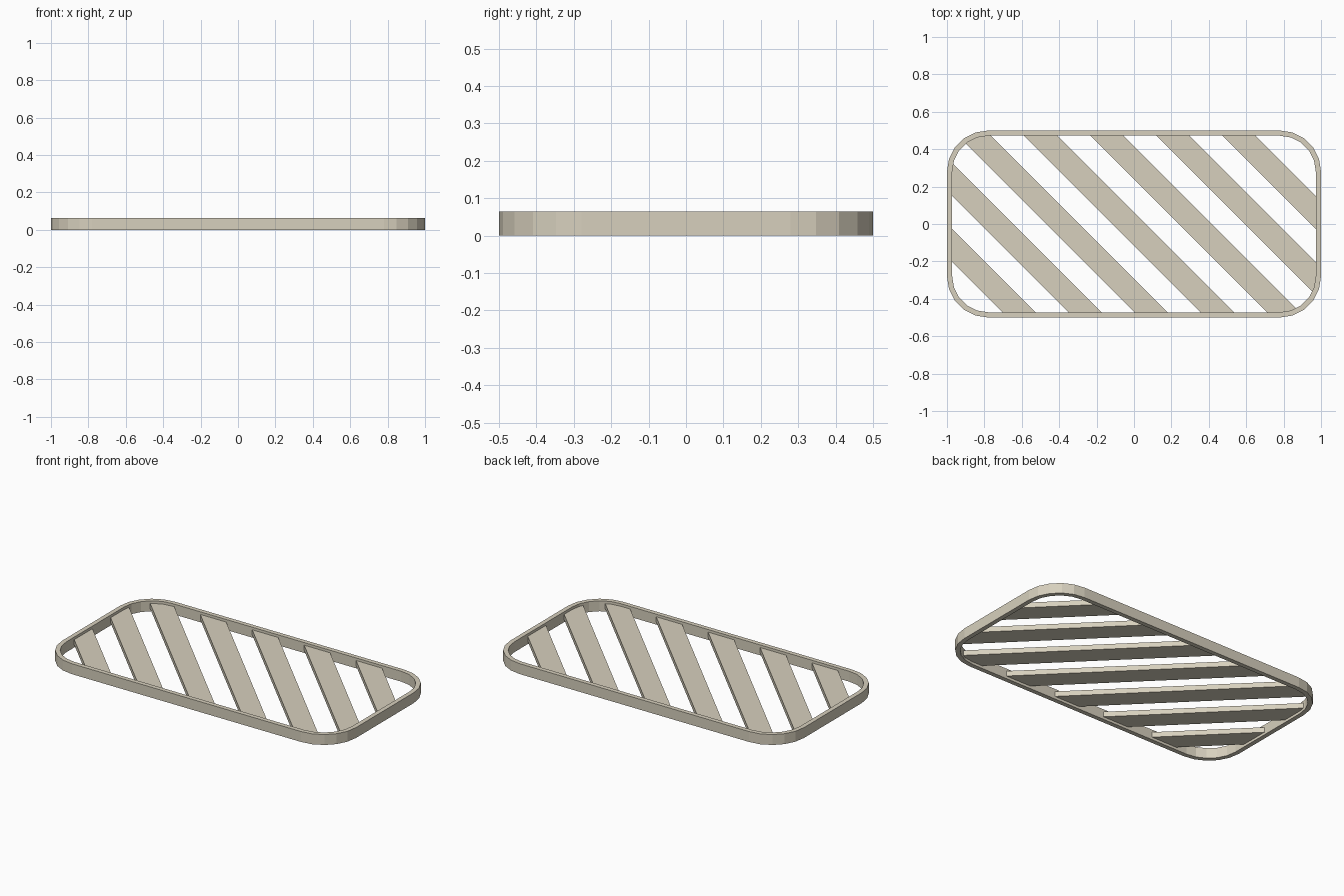
import bpy, bmesh, math
from mathutils import Vector

if "Cube" in bpy.data.objects:
    bpy.data.objects.remove(bpy.data.objects["Cube"])

HEIGHT = 0.064
WALL = 0.028
RADIUS = 0.22
SEGMENTS = 5

beige = bpy.data.materials.new("warm_beige")
beige.diffuse_color = (0.68, 0.63, 0.51, 1)
beige.use_nodes = True
beige.node_tree.nodes["Principled BSDF"].inputs["Base Color"].default_value = beige.diffuse_color


def outline(inset):
    """Rounded rectangle outline, counter-clockwise, offset inwards."""
    r, pts = RADIUS - inset, []
    for i, (sx, sy) in enumerate([(1, 1), (-1, 1), (-1, -1), (1, -1)]):
        cx, cy = sx * (1 - RADIUS), sy * (0.5 - RADIUS)
        for k in range(SEGMENTS + 1):
            a = math.pi / 2 * (i + k / SEGMENTS)
            pts.append((cx + r * math.cos(a), cy + r * math.sin(a)))
    return pts


def finish(bm, name):
    bmesh.ops.recalc_face_normals(bm, faces=bm.faces)
    mesh = bpy.data.meshes.new(name)
    bm.to_mesh(mesh)
    bm.free()
    mesh.materials.append(beige)
    bpy.context.collection.objects.link(bpy.data.objects.new(name, mesh))


def extrude_up(bm, dz):
    ext = bmesh.ops.extrude_face_region(bm, geom=bm.faces[:])
    verts = [g for g in ext["geom"] if isinstance(g, bmesh.types.BMVert)]
    bmesh.ops.translate(bm, verts=verts, vec=(0, 0, dz))


# Rounded rim: four loops joined into a ring
bm = bmesh.new()
loops = [[bm.verts.new((x, y, z)) for x, y in outline(inset)]
         for inset, z in ((0, 0), (0, HEIGHT), (WALL, HEIGHT), (WALL, 0))]
n = len(loops[0])
for j in range(4):
    a, b = loops[j], loops[(j + 1) % 4]
    for i in range(n):
        k = (i + 1) % n
        bm.faces.new((a[i], a[k], b[k], b[i]))
finish(bm, "rim")

# Diagonal slats: strips of the inner outline, half as thick as the rim
PITCH, WIDTH = 0.25, 0.125
normal = Vector((1, 1, 0)).normalized()
for s in range(-3, 4):
    centre = -0.019 + s * PITCH
    bm = bmesh.new()
    bm.faces.new([bm.verts.new((x, y, HEIGHT / 4)) for x, y in outline(WALL)])
    for side in (1, -1):
        bmesh.ops.bisect_plane(
            bm, geom=bm.verts[:] + bm.edges[:] + bm.faces[:], dist=1e-6,
            plane_co=normal * (centre + side * WIDTH / 2),
            plane_no=normal * side, clear_outer=True)
    extrude_up(bm, HEIGHT / 2)
    finish(bm, f"slat_{s + 4}")
